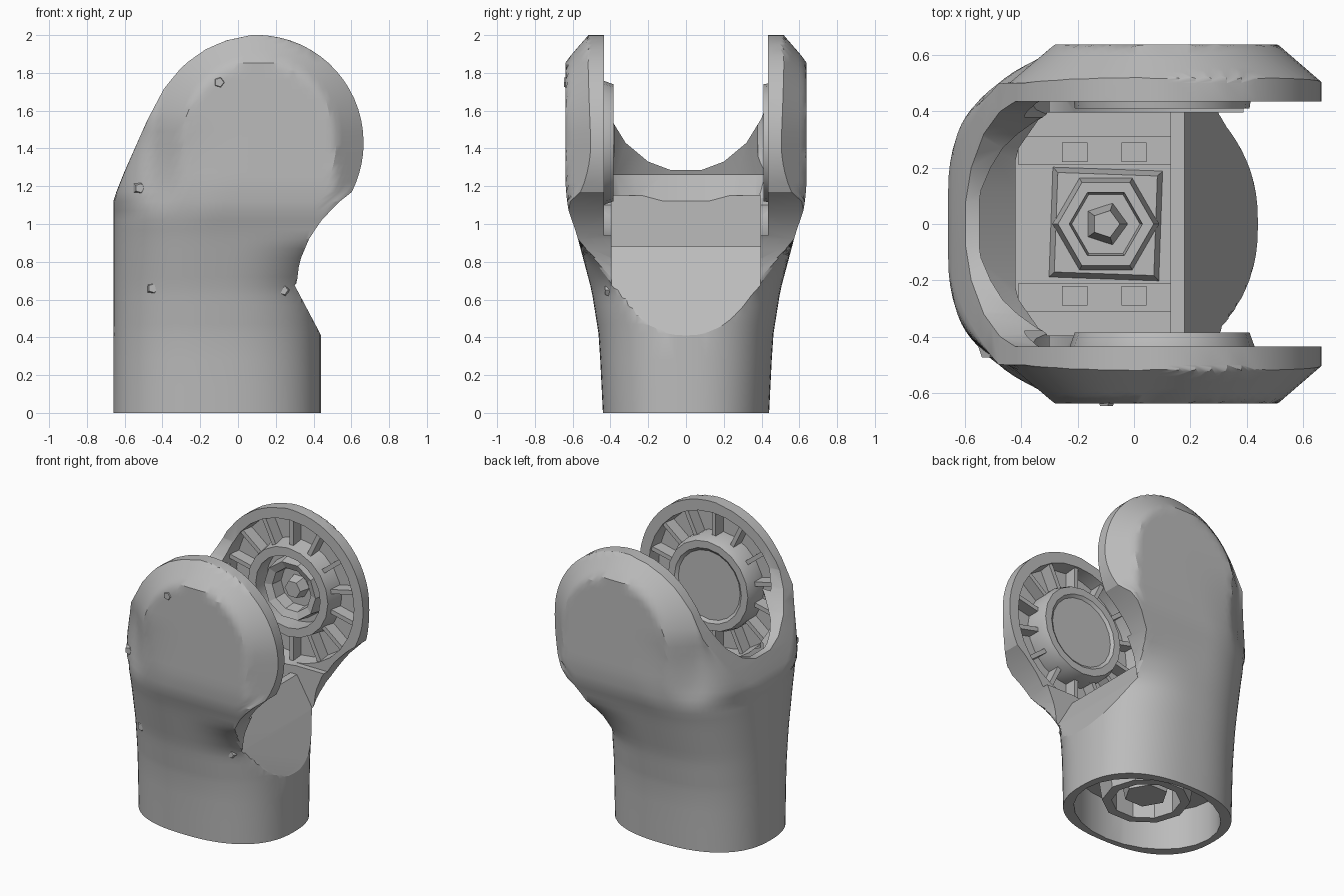
import bpy, bmesh, math
from mathutils import Matrix, Vector

if "Cube" in bpy.data.objects:
    bpy.data.objects.remove(bpy.data.objects["Cube"])

grey = bpy.data.materials.new("grey")
grey.use_nodes = True
colour = (0.5, 0.5, 0.5, 1)
grey.diffuse_color = colour
grey.node_tree.nodes["Principled BSDF"].inputs["Base Color"].default_value = colour


def make(name, bm, smooth=None):
    bmesh.ops.recalc_face_normals(bm, faces=bm.faces)
    mesh = bpy.data.meshes.new(name)
    bm.to_mesh(mesh)
    bm.free()
    mesh.materials.append(grey)
    ob = bpy.data.objects.new(name, mesh)
    bpy.context.collection.objects.link(ob)
    if smooth:
        activate(ob)
        bpy.ops.object.shade_smooth_by_angle(angle=math.radians(smooth))
    return ob


def activate(ob):
    bpy.ops.object.select_all(action="DESELECT")
    ob.select_set(True)
    bpy.context.view_layer.objects.active = ob


def prism(name, points, direction):
    """Extrude a flat polygon of 3D points along a direction."""
    bm = bmesh.new()
    face = bm.faces.new([bm.verts.new(p) for p in points])
    out = bmesh.ops.extrude_face_region(bm, geom=[face])
    moved = [g for g in out["geom"] if isinstance(g, bmesh.types.BMVert)]
    bmesh.ops.translate(bm, verts=moved, vec=direction)
    return make(name, bm)


def box(name, x, y, z):
    return prism(name, [(x[0], y[0], z[0]), (x[1], y[0], z[0]), (x[1], y[1], z[0]), (x[0], y[1], z[0])],
                 (0, 0, z[1] - z[0]))


def lathe(name, profile, frame, sides, smooth=None, closed=True):
    """Spin (radius, height) points around the local z axis of a frame."""
    bm = bmesh.new()
    rings = [[bm.verts.new(frame @ Vector((r * math.cos(a), r * math.sin(a), h)))
              for a in (math.tau * i / sides for i in range(sides))] for r, h in profile]
    pairs = list(zip(rings, rings[1:]))
    if closed:
        pairs.append((rings[-1], rings[0]))
    else:
        bm.faces.new(rings[0])
        bm.faces.new(rings[-1])
    for a, b in pairs:
        for i in range(sides):
            j = (i + 1) % sides
            bm.faces.new((a[i], a[j], b[j], b[i]))
    return make(name, bm, smooth)


def interp(points, z):
    for (z0, a), (z1, b) in zip(points, points[1:]):
        if z <= z1:
            return a + (b - a) * (z - z0) / (z1 - z0)
    return points[-1][1]


def clamp(v):
    return max(0.0, min(1.0, v))


# Outline of the limb: left edge, right edge and half depth by height
LEFT = [(0, -.66), (1.13, -.66), (1.28, -.6), (1.55, -.48), (1.72, -.39), (1.84, -.29), (1.92, -.18), (1.97, -.07), (2, .07)]
RIGHT = [(0, .44), (.42, .44), (.5, .41), (.6, .35), (.68, .31), (.8, .325), (.93, .38), (1.03, .45), (1.13, .55)]
DEPTH = [(0, .44), (.4, .46), (.65, .5), (.95, .58), (1.08, .625), (1.2, .638)]
EAR = Vector((.1, 0, 1.43))
EAR_R = .565


def half_depth(x, z, x0, x1):
    ry = interp(DEPTH, z)
    mid, rx = (x0 + x1) / 2, (x1 - x0) / 2
    t = clamp(abs(x - mid) / rx)
    tube = ry * (1 - t ** 2.4) ** (1 / 2.4)
    rr = math.hypot(x - .11, max(0, z - 1.46))
    ear = min(ry, .638 - .138 * clamp((rr - .4) / .16))
    blend = clamp((z - .65) / .25) if x > mid else math.sqrt(clamp((z - 1.1) / .45))
    return tube + (ear - tube) * blend


def outer_body():
    bm = bmesh.new()
    steps = 40
    levels = [.42 * i / 3 for i in range(3)] + [.42 + .05 * i for i in range(21)]
    levels += [1.43 + .57 * math.sin(math.pi / 2 * i / 15) for i in range(1, 15)] + [2]
    rings = []
    for z in levels:
        x0 = interp(LEFT, z)
        if z > 1.13:
            x1 = EAR.x + math.sqrt(max(EAR_R ** 2 - ((z - EAR.z) * EAR_R / .57) ** 2, .0004))
        else:
            x1 = interp(RIGHT, z)
        full = max(x1, .44)
        xs = [(x0 + full) / 2 - (full - x0) / 2 * math.cos(math.pi * i / steps) for i in range(steps + 1)]
        row = [(min(x, x1), half_depth(x, z, x0, full)) for x in xs]
        ring = [(x, -w) for x, w in row] + [(x, w) for x, w in reversed(row)]
        rings.append([bm.verts.new((x, y, z)) for x, y in ring])
    n = len(rings[0])
    for a, b in zip(rings, rings[1:]):
        for i in range(n):
            j = (i + 1) % n
            bm.faces.new((a[i], a[j], b[j], b[i]))
    bm.faces.new(rings[0])
    bm.faces.new(rings[-1])
    bmesh.ops.remove_doubles(bm, verts=bm.verts, dist=.0008)
    return make("limb_shell", bm)


def ear_frame(side):
    """Local z points outward along y from the middle of the joint."""
    return Matrix.Translation(EAR) @ Matrix.Rotation(-side * math.pi / 2, 4, "X")


body = outer_body()
cutters = []

# Saddle between the ears
curve = [(.435, 1.66), (.4, 1.56), (.32, 1.43), (.2, 1.33), (.08, 1.285)]
saddle = [(.435, 2.2)] + curve + [(-y, z) for y, z in reversed(curve)] + [(-.435, 2.2)]
cutters.append(prism("saddle_cutter", [(-1, y, z) for y, z in saddle], (2, 0, 0)))
# Gap between the ears
gap = [(-.3, 1.1), (.1, .94), (.9, .94), (.9, 2.2), (-.3, 2.2)]
cutters.append(prism("gap_cutter", [(x, -.435, z) for x, z in gap], (0, .87, 0)))
# Rounded hollow of the saddle wall, leaning in above the lip and below it
half = [(.9, .43), (-.36, .43), (-.45, .37), (-.52, .27), (-.56, .12)]
plan = [(x, y, 1.26) for x, y in half] + [(x, -y, 1.26) for x, y in reversed(half)]
cutters.append(prism("upper_lip_cutter", plan, (.34, 0, .8)))
cutters.append(prism("lower_lip_cutter", [(x, y, z + .001) for x, y, z in plan], (.15, 0, -.15)))
# Well with the scooped front lip
well = [(-.42, .5), (.13, .5), (.13, .88), (.18, .88), (.3, .675), (.44, .41), (.9, .41), (.9, 1.15), (-.42, 1.15)]
cutters.append(prism("well_cutter", [(x, -.395, z) for x, z in well], (0, .79, 0)))
# Round pockets inside the ears, and the open socket at the foot
for side in (-1, 1):
    cutters.append(lathe("pocket_cutter", [(.5, .38), (.485, .535)], ear_frame(side), 28, closed=False))
foot = Matrix.Translation((-.11, 0, 0)) @ Matrix.Diagonal((1.25, 1, 1, 1))
cutters.append(lathe("foot_cutter", [(.405, -.1), (.405, .28)], foot, 24, closed=False))

for cutter in cutters:
    cutter.hide_render = True
    activate(body)
    mod = body.modifiers.new("cut", "BOOLEAN")
    mod.object, mod.operation, mod.solver = cutter, "DIFFERENCE", "EXACT"
    bpy.ops.object.modifier_apply(modifier=mod.name)
    bpy.data.objects.remove(cutter)
activate(body)
bpy.ops.object.shade_smooth_by_angle(angle=math.radians(25))

# Bearing hubs and ribs in each ear
for side, label in ((-1, "front"), (1, "back")):
    frame = ear_frame(side)
    if side < 0:
        hub = [(.24, .4), (.26, .385), (.31, .385), (.33, .44), (.33, .54)]
        lathe(label + "_hub", hub, frame, 20, 30, closed=False)
    else:
        lathe(label + "_hub_ring", [(.25, .54), (.25, .41), (.31, .41), (.33, .54)], frame, 20, 30)
        lathe(label + "_hub_inner_ring", [(.14, .54), (.15, .45), (.2, .43), (.22, .54)], frame, 10)
        lathe(label + "_hub_pin", [(.08, .54), (.06, .46)], frame, 6, closed=False)
    count = 14
    for i in range(count):
        turn = frame @ Matrix.Rotation(math.tau * (i + .5) / count, 4, "Z")
        rib = [(.31, -.015, .45), (.495, -.015, .45), (.495, .015, .45), (.31, .015, .45)]
        prism(f"{label}_rib_{i + 1}", [turn @ Vector(p) for p in rib], (0, side * .09, 0))

# Shelves and clips at the sides of the well
for side, label in ((-1, "front"), (1, "back")):
    box(label + "_shelf", (-.41, .17), sorted((side * .31, side * .4)), (.49, .82))
    box(label + "_ledge", (-.41, .17), sorted((side * .21, side * .32)), (.49, .6))
    for x in (-.21, 0):
        box(label + "_clip", (x - .045, x + .045), sorted((side * .22, side * .29)), (.59, .68))

# Drive fittings on the floor of the well and under it
axis = Matrix.Translation((-.1, 0, 0))
lathe("drive_plate", [(.28, .49), (.25, .56)], axis @ Matrix.Rotation(.75, 4, "Z"), 4, closed=False)
lathe("drive_ring", [(.12, .55), (.13, .64), (.17, .64), (.19, .55)], axis, 6)
lathe("drive_pin", [(.08, .55), (.05, .68)], axis, 5, closed=False)
lathe("foot_ring", [(.22, .29), (.22, .09), (.28, .09), (.31, .29)], axis, 10)
lathe("foot_hub", [(.17, .29), (.14, .13)], axis, 6, closed=False)

# Small screw heads on the front
for i, (x, z) in enumerate([(-.52, 1.19), (-.45, .66), (.24, .65), (-.1, 1.75)]):
    y = -half_depth(x, z, interp(LEFT, z), max(.44, interp(RIGHT, z)))
    spot = Matrix.Translation((x, y, z)) @ Matrix.Rotation(math.pi / 2, 4, "X")
    lathe(f"screw_{i + 1}", [(.04, -.03), (.025, .008)], spot, 5, closed=False)
